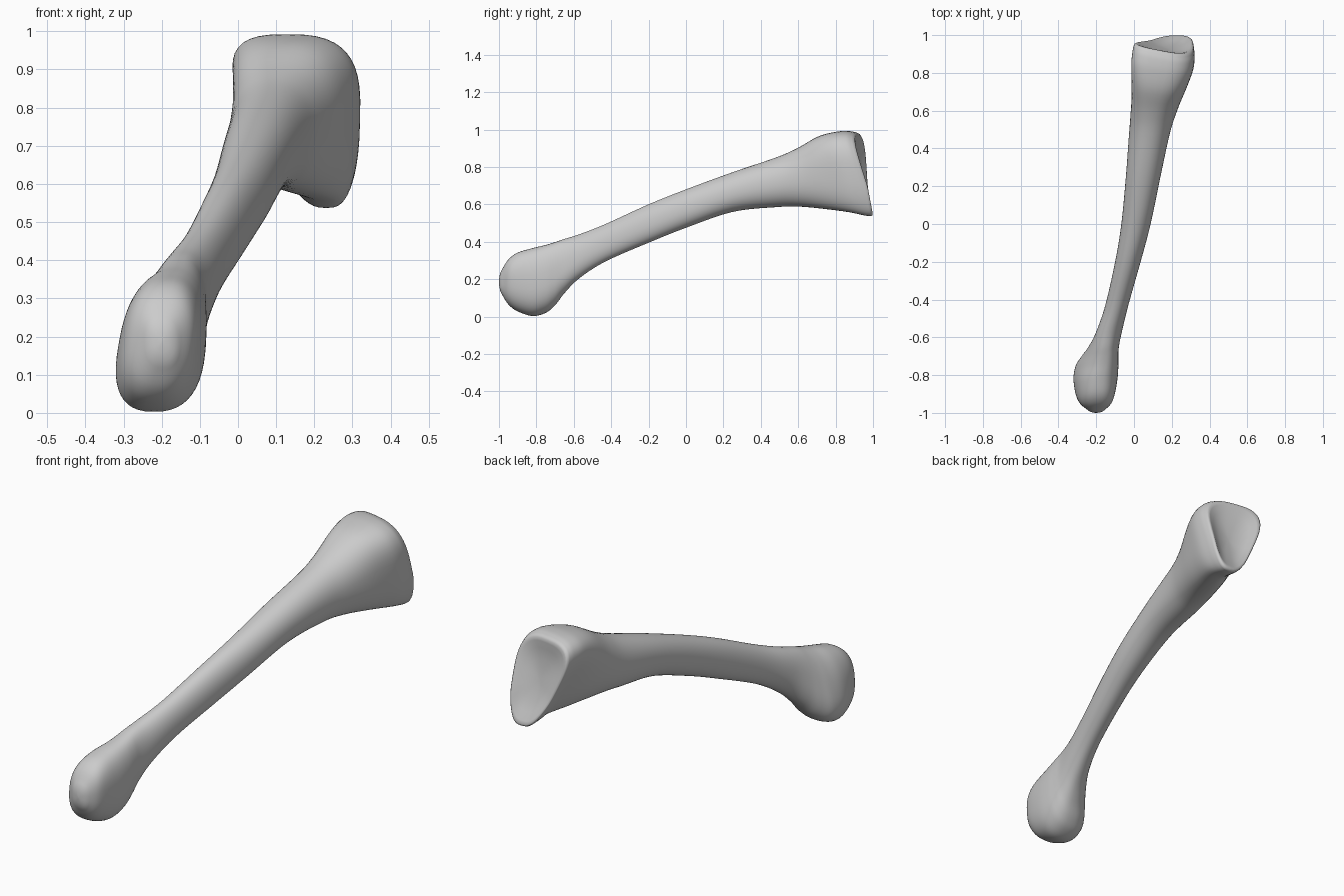
import bpy, bmesh, math

# Cross-sections along the bone: y, x min, x max, z bottom, z top, skew, taper
# (skew moves the lower side to +x, taper > 0 widens the upper side)
SECTIONS = [
    (-0.985, -0.245, -0.155, 0.12, 0.25, 0.00, 0.0),
    (-0.95, -0.285, -0.122, 0.065, 0.305, -0.01, 0.0),
    (-0.90, -0.305, -0.103, 0.028, 0.342, -0.015, -0.05),
    (-0.82, -0.312, -0.088, 0.003, 0.366, -0.02, -0.12),
    (-0.75, -0.295, -0.083, 0.020, 0.383, -0.025, -0.18),
    (-0.70, -0.268, -0.083, 0.060, 0.398, -0.02, -0.15),
    (-0.65, -0.238, -0.080, 0.125, 0.415, -0.01, -0.1),
    (-0.57, -0.200, -0.064, 0.205, 0.440, 0.0, 0.0),
    (-0.43, -0.152, -0.030, 0.295, 0.495, 0.0, 0.0),
    (-0.20, -0.100, 0.035, 0.395, 0.600, 0.0, 0.0),
    (0.00, -0.067, 0.088, 0.475, 0.680, 0.0, 0.0),
    (0.25, -0.043, 0.140, 0.560, 0.772, 0.0, 0.0),
    (0.48, -0.026, 0.190, 0.585, 0.850, 0.0, 0.0),
    (0.60, -0.015, 0.228, 0.588, 0.900, 0.01, 0.05),
    (0.73, 0.005, 0.278, 0.574, 0.962, 0.03, 0.20),
    (0.84, 0.030, 0.314, 0.557, 0.988, 0.05, 0.36),
    (0.91, 0.040, 0.320, 0.541, 0.992, 0.05, 0.40),
    (0.945, 0.046, 0.316, 0.537, 0.985, 0.05, 0.40),
]
N, STEPS = 48, 5


def catmull(a, b, c, d, t):
    return [0.5 * (2 * q + (r - p) * t + (2 * p - 5 * q + 4 * r - s) * t * t
                   + (3 * q - p - 3 * r + s) * t ** 3)
            for p, q, r, s in zip(a, b, c, d)]


def smooth(v):
    v = max(0.0, min(1.0, v))
    return v * v * (3 - 2 * v)


def ring_points(sec, scale=1.0, dy=0.0):
    y, x0, x1, z0, z1, skew, taper = sec
    base = smooth((y - 0.5) / 0.42)                 # 0 on the shaft, 1 at the joint face
    head = smooth((-0.55 - y) / 0.2)
    e = 2 / (2.15 + 0.7 * base + 0.35 * head)
    pts = []
    for i in range(N):
        a = 2 * math.pi * i / N
        u = math.copysign(abs(math.cos(a)) ** e, math.cos(a)) * scale
        w = math.copysign(abs(math.sin(a)) ** e, math.sin(a)) * scale
        x = (x0 + x1) / 2 - skew * w + (x1 - x0) / 2 * u * (1 + taper * w)
        z = (z0 + z1) / 2 + (z1 - z0) / 2 * w
        slant = base * (-0.042 * w - 0.030 * u * max(0.0, w + 0.3))
        pts.append((x, y + slant + dy, z))
    return pts


# Densify the sections
secs = []
for i in range(len(SECTIONS) - 1):
    q = [SECTIONS[max(0, min(len(SECTIONS) - 1, i + k))] for k in (-1, 0, 1, 2)]
    secs += [catmull(*q, s / STEPS) for s in range(STEPS)]
secs.append(list(SECTIONS[-1]))

first, last = SECTIONS[0], SECTIONS[-1]
loops = [ring_points(first, s, d) for s, d in ((0.05, -0.015), (0.4, -0.013), (0.75, -0.008))]
loops += [ring_points(s) for s in secs]
# Joint face: rounded rim and shallow hollow
loops += [ring_points(last, s, d) for s, d in
          ((0.98, 0.010), (0.94, 0.014), (0.87, 0.011), (0.7, -0.003), (0.45, -0.014), (0.2, -0.02), (0.04, -0.021))]

# Skin the loops
bm = bmesh.new()
rings = [[bm.verts.new(p) for p in loop] for loop in loops]
for r, s in zip(rings, rings[1:]):
    for i in range(N):
        j = (i + 1) % N
        bm.faces.new((r[i], r[j], s[j], s[i]))
bm.faces.new(rings[0])
bm.faces.new(rings[-1])
bmesh.ops.recalc_face_normals(bm, faces=bm.faces)
mesh = bpy.data.meshes.new("foot_bone")
bm.to_mesh(mesh)
bm.free()
bone = bpy.data.objects.new("foot_bone", mesh)
bpy.context.collection.objects.link(bone)
for p in mesh.polygons:
    p.use_smooth = True
